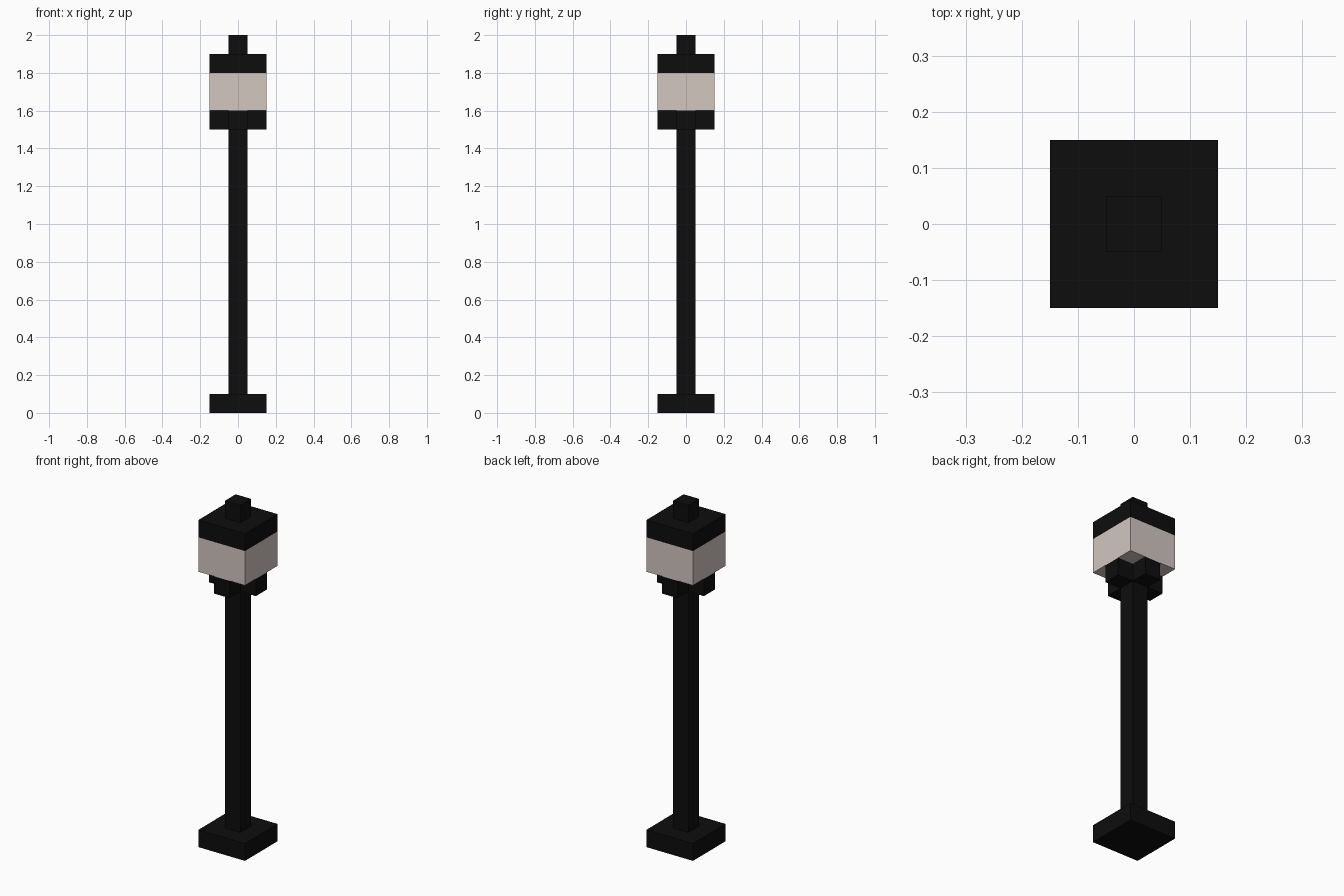
import bpy, bmesh

if "Cube" in bpy.data.objects:
    bpy.data.objects.remove(bpy.data.objects["Cube"])


def material(name, rgb):
    m = bpy.data.materials.new(name)
    m.diffuse_color = (*rgb, 1.0)
    m.use_nodes = True
    m.node_tree.nodes["Principled BSDF"].inputs["Base Color"].default_value = m.diffuse_color
    return m


BLACK = material("black iron", (0.004, 0.004, 0.004))
GLASS = material("warm pale glass", (0.645, 0.571, 0.527))


def prism(name, outline, z0, z1, mat):
    """Extrude a flat outline from z0 up to z1."""
    bm = bmesh.new()
    face = bm.faces.new([bm.verts.new((x, y, z0)) for x, y in outline])
    top = bmesh.ops.extrude_face_region(bm, geom=[face])["geom"]
    verts = [g for g in top if isinstance(g, bmesh.types.BMVert)]
    bmesh.ops.translate(bm, verts=verts, vec=(0, 0, z1 - z0))
    bmesh.ops.recalc_face_normals(bm, faces=bm.faces)
    mesh = bpy.data.meshes.new(name)
    bm.to_mesh(mesh)
    bm.free()
    mesh.materials.append(mat)
    obj = bpy.data.objects.new(name, mesh)
    bpy.context.collection.objects.link(obj)
    return obj


def square(h):
    return [(-h, -h), (h, -h), (h, h), (-h, h)]


WIDE, THIN = 0.15, 0.05

# Plus-shaped outline: one arm's three corners turned through four quarters
cross = []
arm = [(THIN, -THIN), (WIDE, -THIN), (WIDE, THIN)]
for _ in range(4):
    cross += arm
    arm = [(-y, x) for x, y in arm]

# Foot and post
prism("base", square(WIDE), 0.0, 0.1, BLACK)
prism("post", square(THIN), 0.1, 1.5, BLACK)
# Four bracket arms under the lantern
prism("lantern_bracket", cross, 1.5, 1.6, BLACK)
# Lantern, lid and finial
prism("lantern_glass", square(WIDE), 1.6, 1.8, GLASS)
prism("lantern_lid", square(WIDE), 1.8, 1.9, BLACK)
prism("finial", square(THIN), 1.9, 2.0, BLACK)
